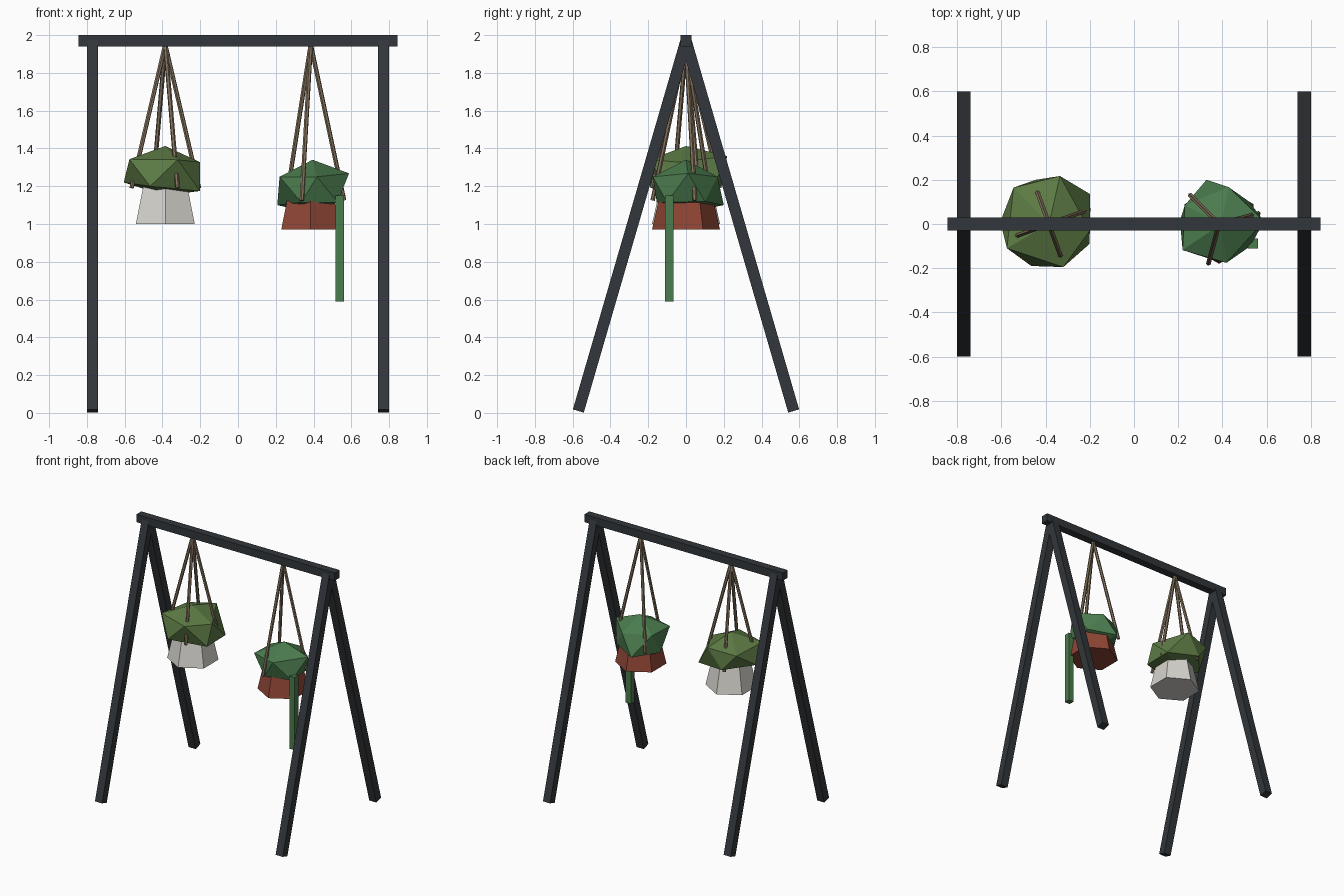
import bpy, bmesh, math
from mathutils import Vector, Matrix

if "Cube" in bpy.data.objects:
    bpy.data.objects.remove(bpy.data.objects["Cube"])


def material(name, rgb):
    m = bpy.data.materials.new(name)
    m.diffuse_color = (*rgb, 1)
    m.use_nodes = True
    m.node_tree.nodes["Principled BSDF"].inputs["Base Color"].default_value = m.diffuse_color
    return m


METAL = material("dark_metal", (0.032, 0.037, 0.043))
ROPE = material("rope", (0.23, 0.17, 0.11))
WHITE = material("pale_pot", (0.68, 0.66, 0.62))
CLAY = material("terracotta", (0.27, 0.06, 0.035))
OLIVE = material("olive_leaf", (0.11, 0.2, 0.06))
GREEN = material("green_leaf", (0.07, 0.2, 0.075))


def finish(name, bm, mat):
    bmesh.ops.recalc_face_normals(bm, faces=bm.faces)
    me = bpy.data.meshes.new(name)
    bm.to_mesh(me)
    bm.free()
    me.materials.append(mat)
    ob = bpy.data.objects.new(name, me)
    bpy.context.collection.objects.link(ob)
    return ob


def box(name, centre, size, mat, rot_x=0):
    bm = bmesh.new()
    bmesh.ops.create_cube(bm, size=1, matrix=Matrix.Translation(centre)
                          @ Matrix.Rotation(rot_x, 4, 'X') @ Matrix.Diagonal((*size, 1)))
    return finish(name, bm, mat)


def rod(name, a, b, r, mat, sides=6):
    a, b = Vector(a), Vector(b)
    d = b - a
    bm = bmesh.new()
    bmesh.ops.create_cone(bm, cap_ends=True, segments=sides, radius1=r, radius2=r, depth=d.length,
                          matrix=Matrix.Translation((a + b) / 2) @ d.to_track_quat('Z', 'Y').to_matrix().to_4x4())
    return finish(name, bm, mat)


def pot(name, x, z, height, mat):
    # Six-sided, wide at the base, corners toward front and back
    bm = bmesh.new()
    for i, (r, h) in enumerate(((0.18, 0), (0.13, height))):
        for k in range(6):
            t = math.radians(90 + 60 * k)
            bm.verts.new((x + r * math.cos(t), r * math.sin(t), z + h))
    v = list(bm.verts)
    bm.faces.new(v[:6])
    bm.faces.new(v[6:])
    for k in range(6):
        n = (k + 1) % 6
        bm.faces.new((v[k], v[n], v[6 + n], v[6 + k]))
    return finish(name, bm, mat)


def foliage(name, centre, bottom, lower, upper, top, mat):
    # Uneven, flattened 20-sided clump
    c = Vector(centre)
    bm = bmesh.new()
    new = lambda p: bm.verts.new(c + Vector(p))
    b, t = new(bottom), new(top)
    lo, up = [new(p) for p in lower], [new(p) for p in upper]
    for i in range(5):
        n = (i + 1) % 5
        for f in ((b, lo[n], lo[i]), (up[i], lo[i], up[n]), (lo[i], lo[n], up[n]), (t, up[i], up[n])):
            bm.faces.new(f)
    return finish(name, bm, mat)


# A-frame stand
box("top_beam", (0, 0, 1.97), (1.69, 0.06, 0.06), METAL)
for sx, side in ((-1, "left"), (1, "right")):
    for sy, face in ((-1, "front"), (1, "back")):
        dy, dz = 0.57, 1.96
        box(f"{side}_{face}_leg", (sx * 0.77, sy * dy / 2, 0.01 + dz / 2),
            (0.06, 0.06, math.hypot(dy, dz)), METAL, sy * math.atan2(dy, dz))

# Pots
pot("pale_pot", -0.385, 1.0, 0.22, WHITE)
pot("terracotta_pot", 0.385, 0.97, 0.22, CLAY)

# Hanging ropes: x, count, first angle, end radius, end height
for label, x, n, a0, r, z in (("left", -0.385, 4, 20, 0.19, 1.19), ("right", 0.385, 3, 15, 0.183, 1.125)):
    for k in range(n):
        t = math.radians(a0 + 360 * k / n)
        rod(f"{label}_rope_{k + 1}", (x, 0, 1.95), (x + r * math.cos(t), r * math.sin(t), z), 0.012, ROPE)

# Plants
foliage("left_foliage", (-0.385, 0, 1.28), (0, 0, -0.13),
        [(.185, .136, -.1), (-.06, .2, -.07), (-.22, .01, -.06), (-.08, -.19, -.08), (.184, -.09, -.105)],
        [(.185, -.03, .047), (.05, .217, .08), (-.16, .165, .05), (-.19, -.11, .063), (.065, -.195, .06)],
        (0, 0, .133), OLIVE)
foliage("right_foliage", (0.385, 0, 1.19), (0, 0, -0.13),
        [(.138, .1, -.07), (-.057, .2, -.09), (-.177, .014, -.09), (-.05, -.155, -.075), (.142, -.1, -.075)],
        [(.203, .012, .078), (.043, .167, .06), (-.155, .085, .06), (-.165, -.118, .06), (.033, -.176, .06)],
        (.01, 0, .15), GREEN)
box("trailing_vine", (0.538, -0.089, 0.87), (0.045, 0.045, 0.56), GREEN)
